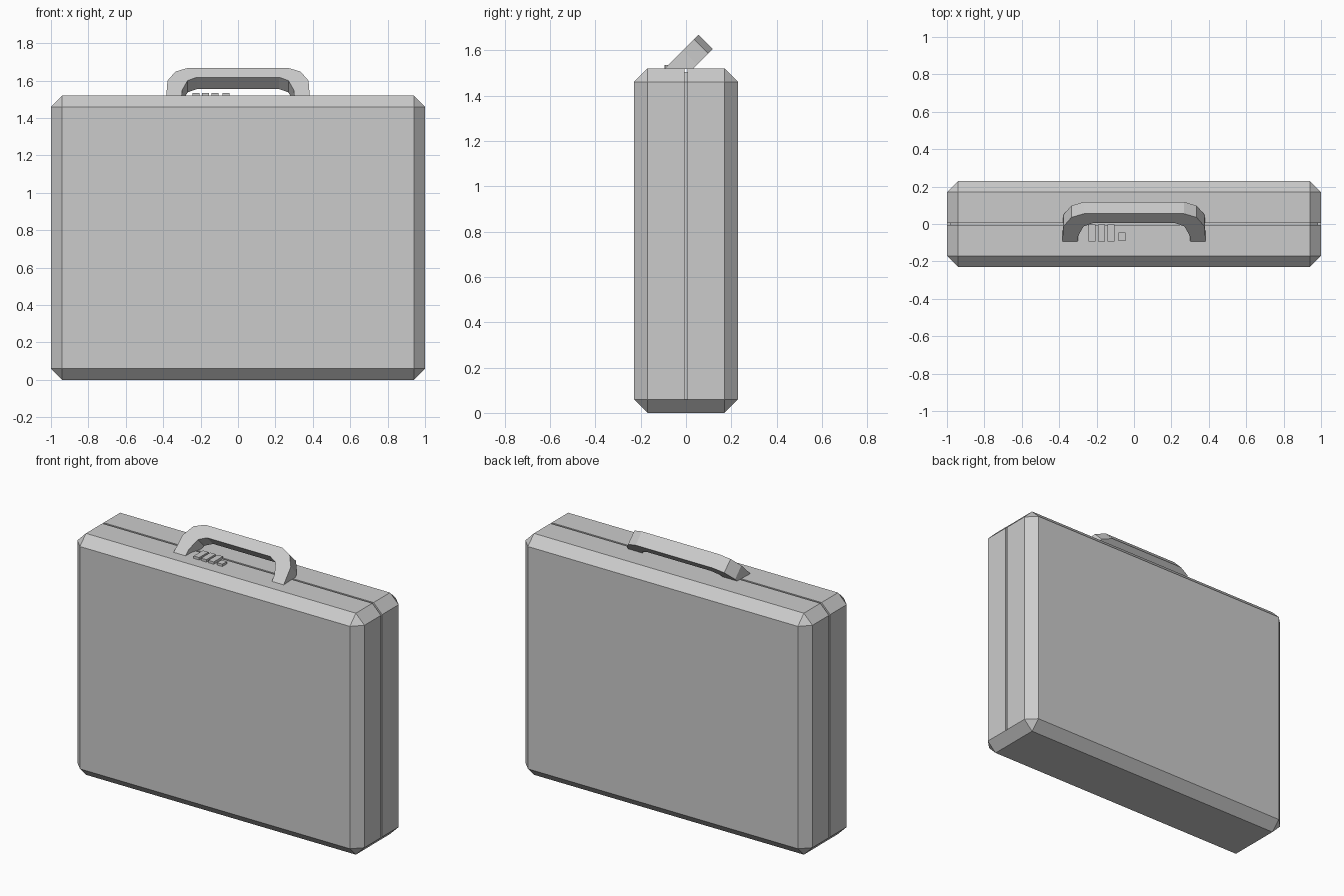
import bpy
import bmesh

if "Cube" in bpy.data.objects:
    bpy.data.objects.remove(bpy.data.objects["Cube"])

HALF_W, HALF_D, HEIGHT, CHAMFER = 1.0, 0.23, 1.52, 0.06
GAP, GAP_DEPTH = 0.006, 0.015


def finish(bm, name):
    bmesh.ops.remove_doubles(bm, verts=bm.verts, dist=1e-5)
    bmesh.ops.recalc_face_normals(bm, faces=bm.faces)
    mesh = bpy.data.meshes.new(name)
    bm.to_mesh(mesh)
    bm.free()
    obj = bpy.data.objects.new(name, mesh)
    bpy.context.collection.objects.link(obj)
    return obj


def mirrored(half):
    """Right-hand points, followed by their mirror image in reverse."""
    return half + [(-x, z) for x, z in reversed(half)]


def loft(name, rings):
    bm = bmesh.new()
    loops = [[bm.verts.new(p) for p in ring] for ring in rings]
    n = len(loops[0])
    for a, b in zip(loops, loops[1:]):
        for i in range(n):
            j = (i + 1) % n
            bm.faces.new((a[i], a[j], b[j], b[i]))
    bm.faces.new(loops[0])
    bm.faces.new(loops[-1])
    return bm


def case_ring(y, inset=0.0, cut=CHAMFER, groove=0.0):
    a, low, top = HALF_W - inset, inset, HEIGHT - inset
    half = [(a - cut, low), (a, low + cut), (a - groove, low + cut),
            (a - groove, top - cut), (a - cut, top - groove)]
    return [(x, y, z) for x, z in mirrored(half)]


# Chamfered case with a parting groove on the sides and top
front = [case_ring(-HALF_D, CHAMFER, 0.0), case_ring(-HALF_D + CHAMFER),
         case_ring(-GAP), case_ring(-GAP, groove=GAP_DEPTH)]
back = [[(x, -y, z) for x, y, z in ring] for ring in reversed(front)]
finish(loft("case", front + back), "case")

# Handle: arch profile leaning back 45 degrees, trimmed at the case top
outer = [(0.384, 1.51), (0.377, 1.60), (0.335, 1.648), (0.268, 1.668)]
inner = [(0.22, 1.618), (0.27, 1.60), (0.298, 1.55), (0.302, 1.51)]
T = 0.063
# Two mirrored halves, each built from quads between outer and inner edges
bm = bmesh.new()
path = list(zip(outer, reversed(inner)))
path += [((-ox, oz), (-ix, iz)) for (ox, oz), (ix, iz) in reversed(path)]
sections = []
for o, i in path:
    corners = []
    for (x, z), t in ((o, 0), (i, 0), (i, T), (o, T)):
        corners.append(bm.verts.new((x, -0.093 + z - HEIGHT + t, z - t)))
    sections.append(corners)
for a, b in zip(sections, sections[1:]):
    for k in range(4):
        m = (k + 1) % 4
        bm.faces.new((a[k], a[m], b[m], b[k]))
bm.faces.new(sections[0])
bm.faces.new(sections[-1])
bmesh.ops.bisect_plane(bm, geom=bm.verts[:] + bm.edges[:] + bm.faces[:],
                       plane_co=(0, 0, HEIGHT - 0.002), plane_no=(0, 0, 1),
                       clear_inner=True)
bmesh.ops.holes_fill(bm, edges=[e for e in bm.edges if e.is_boundary])
finish(bm, "handle")


# Combination lock: three dials and a small release button
def block(name, x, y0, y1):
    bm = bmesh.new()
    bmesh.ops.create_cube(bm, size=1)
    bmesh.ops.scale(bm, vec=(0.038, y1 - y0, 0.018), verts=bm.verts)
    bmesh.ops.translate(bm, vec=(x, (y0 + y1) / 2, HEIGHT + 0.006), verts=bm.verts)
    finish(bm, name)


for n in range(3):
    block(f"lock_dial_{n + 1}", -0.224 + 0.051 * n, -0.094, -0.002)
block("lock_button", -0.064, -0.091, -0.046)
